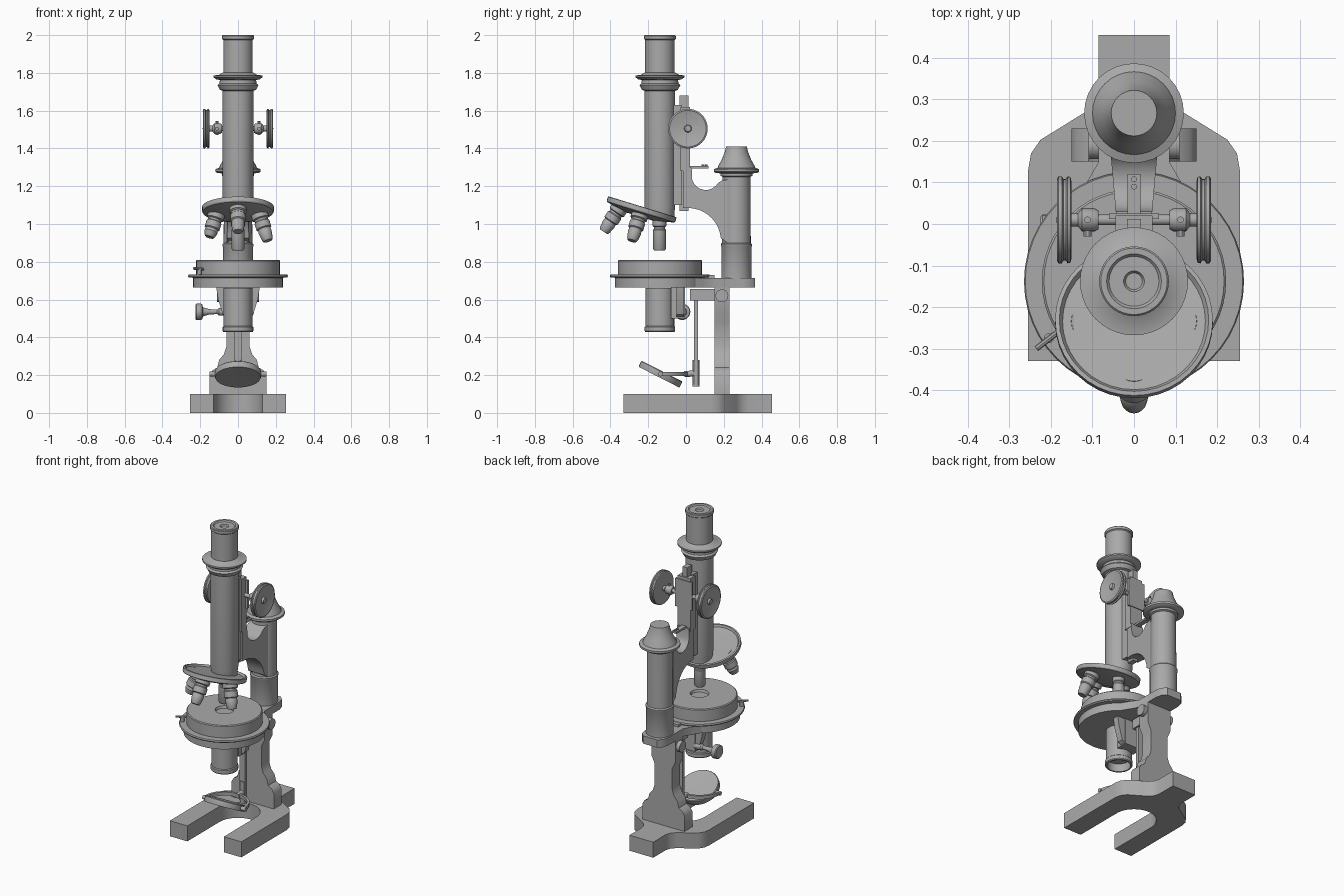
import bpy, bmesh, math
from mathutils import Matrix, Vector

metal = bpy.data.materials.new("grey metal")
metal.diffuse_color = (0.40, 0.40, 0.40, 1)
T = Matrix.Translation


def R(deg, axis):
    return Matrix.Rotation(math.radians(deg), 4, axis)


def finish(name, bm, m=None):
    bmesh.ops.remove_doubles(bm, verts=bm.verts, dist=1e-5)
    bmesh.ops.recalc_face_normals(bm, faces=bm.faces)
    me = bpy.data.meshes.new(name)
    if m is not None:
        bm.transform(m)
    bm.to_mesh(me)
    bm.free()
    me.materials.append(metal)
    ob = bpy.data.objects.new(name, me)
    bpy.context.collection.objects.link(ob)
    bpy.ops.object.select_all(action='DESELECT')
    ob.select_set(True)
    bpy.context.view_layer.objects.active = ob
    bpy.ops.object.shade_smooth_by_angle(angle=math.radians(32))
    return ob


def lathe(name, profile, m, n=32):
    """Revolve (radius, height) points round local z."""
    bm = bmesh.new()
    rings = []
    for r, z in profile:
        rings.append([bm.verts.new((r * math.cos(2 * math.pi * i / n),
                                    r * math.sin(2 * math.pi * i / n), z)) for i in range(n)]
                     if r > 0 else [bm.verts.new((0, 0, z))])
    for a, b in zip(rings, rings[1:]):
        for i in range(n):
            j = (i + 1) % n
            quad = [a[i % len(a)], a[j % len(a)], b[j % len(b)], b[i % len(b)]]
            quad = list(dict.fromkeys(quad))
            if len(quad) > 2:
                bm.faces.new(quad)
    return finish(name, bm, m)


def rod(name, a, b, r, n=16):
    a, b = Vector(a), Vector(b)
    d = b - a
    m = T(a) @ d.to_track_quat('Z', 'Y').to_matrix().to_4x4()
    return lathe(name, [(0, 0), (r, 0), (r, d.length), (0, d.length)], m, n)


def prism(name, pts, axis, lo, hi, taper=None):
    """Extrude an outline along an axis; taper scales x by y."""
    put = {'x': lambda a, b, h: (h, a, b), 'y': lambda a, b, h: (a, h, b),
           'z': lambda a, b, h: (a, b, h)}[axis]
    bm = bmesh.new()
    f = bm.faces.new([bm.verts.new(put(a, b, lo)) for a, b in pts])
    ext = bmesh.ops.extrude_face_region(bm, geom=[f])
    move = Vector(put(0, 0, hi - lo))
    bmesh.ops.translate(bm, vec=move, verts=[v for v in ext['geom'] if isinstance(v, bmesh.types.BMVert)])
    if taper:
        for v in bm.verts:
            v.co.x *= taper(v.co.y)
    return finish(name, bm)


def box(name, x0, x1, y0, y1, z0, z1):
    return prism(name, [(x0, y0), (x1, y0), (x1, y1), (x0, y1)], 'z', z0, z1)


def mirrored(half):
    return half + [(-x, y) for x, y in reversed(half) if x != 0]


def arc(cx, cy, r, a0, a1, n):
    return [(cx + r * math.cos(math.radians(a0 + (a1 - a0) * i / n)),
             cy + r * math.sin(math.radians(a0 + (a1 - a0) * i / n))) for i in range(n + 1)]


# Horseshoe base with tail
half = [(0, 0.13)] + arc(0, 0, 0.13, 80, 0, 8) + [(0.13, -0.33), (0.255, -0.33), (0.255, 0.13),
        (0.248, 0.17), (0.225, 0.203), (0.12, 0.268), (0.095, 0.295), (0.085, 0.33), (0.085, 0.455)]
prism("base", mirrored(half), 'z', 0, 0.1)

# Pillar with stepped shoulders
half = [(0.15, 0.1), (0.15, 0.2), (0.135, 0.225), (0.11, 0.24), (0.1, 0.28), (0.075, 0.31),
        (0.062, 0.35), (0.062, 0.48), (0.085, 0.53), (0.085, 0.665)]
prism("pillar", mirrored(half), 'y', 0.15, 0.23)
rod("tilt_pivot", (-0.11, 0.19, 0.62), (0.11, 0.19, 0.62), 0.034, 24)

# Stage
axis_y = -0.138
centre = T((0, axis_y, 0))
lathe("stage", [(0, 0.665), (0.238, 0.665), (0.238, 0.715), (0.262, 0.718), (0.265, 0.724),
                (0.262, 0.732), (0.222, 0.732), (0.222, 0.805), (0.217, 0.81), (0.055, 0.81),
                (0.05, 0.795), (0, 0.795)], centre, 48)
prism("stage_arm", mirrored([(0.19, -0.02), (0.12, 0.09), (0.085, 0.15), (0.085, 0.3),
                             (0.075, 0.34), (0.05, 0.365)]), 'z', 0.665, 0.715)
box("stage_stop", -0.05, 0.05, 0.05, 0.15, 0.715, 0.73)
rod("stage_pin", (-0.235, -0.3, 0.765), (-0.17, -0.25, 0.76), 0.007, 8)
lathe("stage_pin_head", [(0, 0), (0.012, 0), (0.012, 0.03), (0, 0.03)], T((-0.205, -0.275, 0.732)), 12)

# Column with conical cap
lathe("column", [(0, 0.7), (0.08, 0.7), (0.08, 0.88), (0.083, 0.885), (0.083, 0.893), (0.076, 0.9),
                 (0.074, 1.25), (0.085, 1.255), (0.085, 1.268), (0.11, 1.27), (0.12, 1.277),
                 (0.12, 1.29), (0.1, 1.297), (0.095, 1.31), (0.078, 1.34), (0.062, 1.38),
                 (0.055, 1.41), (0, 1.41)], T((0, 0.267, 0)))

# Curved arm tapering toward the slide
outline = ([(0.22, 1.235), (0.19, 1.23)] + arc(0.105, 1.255, 0.075, -30, -165, 8)
           + [(0.03, 1.3), (-0.015, 1.3), (-0.015, 1.085)] + arc(0.01, 0.91, 0.175, 90, 5, 9)
           + [(0.22, 0.9)])
prism("arm", outline, 'x', -0.055, 0.055, lambda y: 0.75 + 1.6 * max(y, 0))

# Rack slide behind the tube
box("slide", -0.035, 0.035, -0.07, -0.02, 1.1, 1.63)
box("slide_block", -0.045, 0.045, -0.03, 0.02, 1.28, 1.62)
box("rack", -0.017, 0.017, -0.035, 0.012, 1.07, 1.68)
box("slide_plate", -0.06, 0.06, 0.012, 0.025, 1.42, 1.6)
box("pointer", -0.016, 0.016, 0.01, 0.12, 1.295, 1.307)
for y in (0.09, 0.108):
    rod("pointer_screw", (0, y, 1.3), (0, y, 1.315), 0.007, 10)

# Focus knobs on a cross axle
rod("focus_axle", (-0.16, 0.01, 1.505), (0.16, 0.01, 1.505), 0.013)
for s in (-1, 1):
    m = T((0, 0.01, 1.505)) @ R(90 * s, 'Y')
    lathe("focus_knob", [(0, 0.15), (0.03, 0.15), (0.09, 0.15), (0.103, 0.153), (0.105, 0.16),
                         (0.098, 0.164), (0.098, 0.17), (0.105, 0.174), (0.105, 0.182),
                         (0.097, 0.186), (0.055, 0.176), (0.02, 0.173), (0.016, 0.185), (0, 0.187)], m, 40)
    lathe("axle_collar", [(0, 0.085), (0.022, 0.085), (0.028, 0.095), (0.028, 0.125),
                          (0.016, 0.135), (0.016, 0.15), (0, 0.15)], m, 20)
    rod("collar_screw", (s * 0.112, 0.01, 1.47), (s * 0.112, 0.01, 1.545), 0.008, 10)
    rod("collar_side_screw", (s * 0.112, 0.01, 1.505), (s * 0.112, -0.03, 1.505), 0.01, 10)

# Body tube and eyepiece
lathe("body_tube", [(0, 1.03), (0.075, 1.03), (0.078, 1.07), (0.081, 1.09), (0.081, 1.705),
                    (0.095, 1.71), (0.108, 1.735), (0.098, 1.745), (0.096, 1.762), (0.115, 1.766),
                    (0.13, 1.777), (0.13, 1.786), (0.1, 1.79), (0.085, 1.8), (0.078, 1.802),
                    (0.078, 1.975), (0.084, 1.98), (0.084, 1.996), (0.08, 2.0), (0.066, 2.0),
                    (0.06, 1.993), (0.025, 1.993), (0.02, 1.985), (0, 1.985)], centre, 40)

# Tilted revolving nosepiece and four objectives
nose = T((0, -0.235, 1.078)) @ R(-17, 'X')
lathe("nosepiece", [(0, -0.04), (0.07, -0.04), (0.15, -0.025), (0.186, -0.016), (0.19, -0.01),
                    (0.19, 0.012), (0.18, 0.014), (0.172, 0.002), (0, -0.004)], nose, 40)
for a, length in ((0, 0.172), (180, 0.15), (270, 0.17)):
    m = nose @ R(a, 'Z') @ T((0.108, 0, -0.01)) @ R(-17, 'Y')
    lathe("objective", [(0, 0), (0.045, 0), (0.045, -0.045), (0.036, -0.05), (0.036, -0.06),
                        (0.041, -0.065), (0.041, -0.1), (0.034, -0.105), (0.034, -0.115),
                        (0.036, -0.12), (0.03, -length + 0.012), (0.024, -length), (0, -length)], m, 24)
m = nose @ R(90, 'Z') @ T((0.102, 0, -0.01)) @ R(-17, 'Y')
lathe("working_objective", [(0, 0), (0.036, 0), (0.036, -0.05), (0.03, -0.055), (0.03, -0.065),
                            (0.034, -0.07), (0.034, -0.17), (0.028, -0.18), (0, -0.18)], m, 24)

# Condenser under the stage, with a hollow lower end
lathe("condenser", [(0, 0.66), (0.076, 0.66), (0.076, 0.46), (0.081, 0.455), (0.081, 0.433),
                    (0.077, 0.428), (0.068, 0.428), (0.068, 0.48), (0, 0.48)], centre)
box("condenser_bracket", -0.06, 0.06, -0.08, -0.005, 0.5, 0.665)
for s in (-1, 1):
    prism("bracket_ear", [(s * 0.05, 0.665), (s * 0.115, 0.665), (s * 0.105, 0.6),
                          (s * 0.08, 0.52), (s * 0.05, 0.5)], 'y', -0.05, -0.01)
lathe("condenser_knob", [(0, 0.05), (0.02, 0.05), (0.02, 0.1), (0.012, 0.11), (0.014, 0.15),
                         (0.024, 0.185), (0.04, 0.19), (0.043, 0.195), (0.043, 0.22),
                         (0.038, 0.225), (0, 0.225)], T((0, -0.02, 0.535)) @ R(-90, 'Y'), 24)

# Hanging mirror arm
box("mirror_link", -0.03, 0.03, 0.02, 0.16, 0.595, 0.655)
box("mirror_rod", -0.02, 0.02, 0.042, 0.064, 0.15, 0.62)
rod("mirror_rod_end", (0, 0.053, 0.14), (0, 0.053, 0.28), 0.018)
rod("mirror_stem", (0, 0.053, 0.21), (0, -0.01, 0.205), 0.016, 12)

# Forked mirror
tilt = T((0, -0.135, 0.205)) @ R(-27, 'X')
lathe("mirror", [(0, -0.012), (0.105, -0.018), (0.12, -0.018), (0.122, -0.012), (0.122, 0.014),
                 (0.118, 0.018), (0.108, 0.018), (0, 0.01)], tilt, 40)
outer = arc(0, -0.135, 0.145, 0, 180, 16)
inner = arc(0, -0.135, 0.13, 180, 0, 16)
prism("mirror_fork", outer + inner, 'z', 0.195, 0.217)
for s in (-1, 1):
    rod("mirror_pivot", (s * 0.115, -0.135, 0.206), (s * 0.152, -0.135, 0.206), 0.013, 12)
